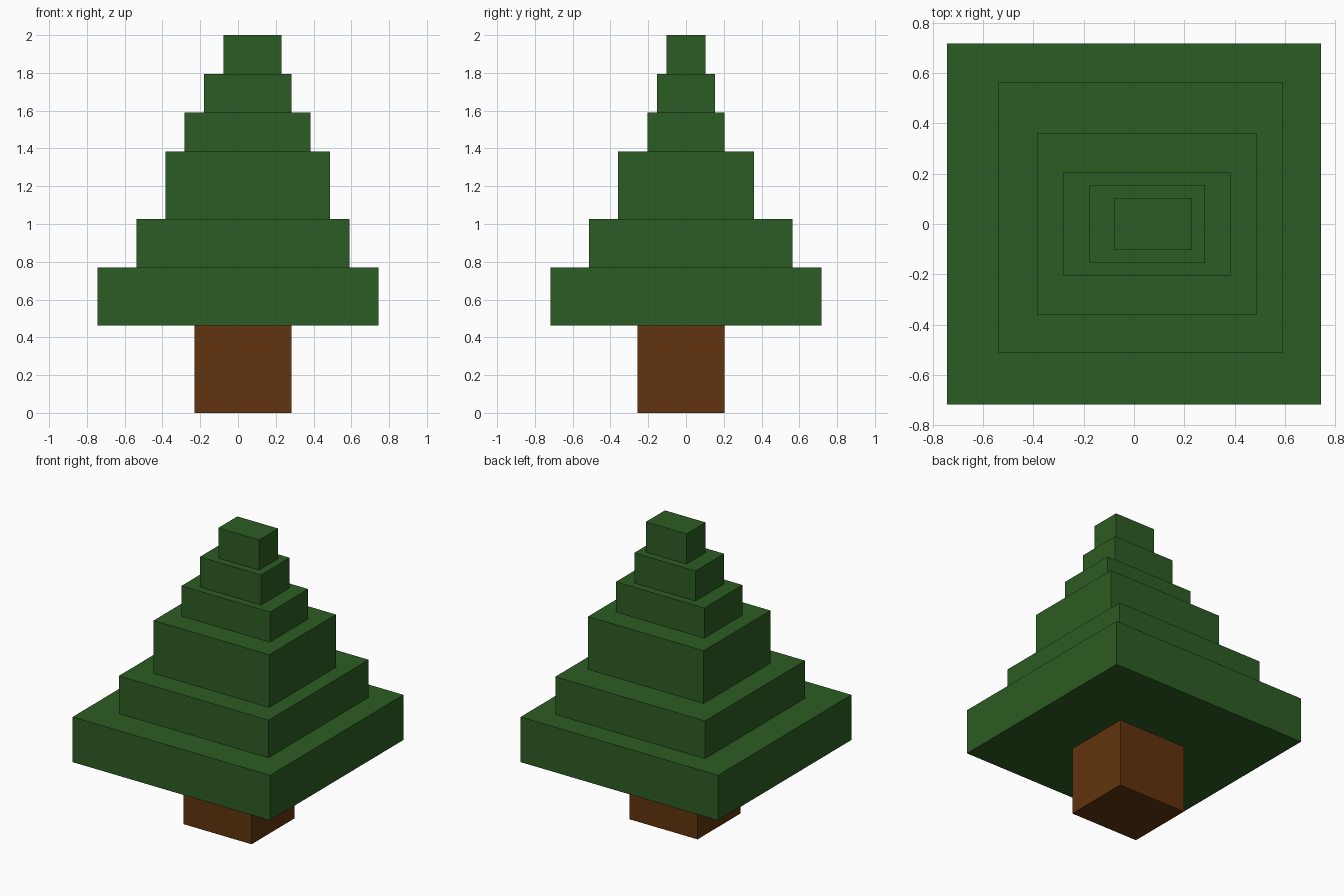
import bpy
import bmesh

if "Cube" in bpy.data.objects:
    bpy.data.objects.remove(bpy.data.objects["Cube"])

U = 2 / 39  # one block of the model's grid; the tree is 39 blocks tall


def material(name, color):
    mat = bpy.data.materials.new(name)
    mat.diffuse_color = (*color, 1)
    mat.use_nodes = True
    mat.node_tree.nodes["Principled BSDF"].inputs["Base Color"].default_value = mat.diffuse_color
    return mat


def box(name, x, y, z, mat):
    """Flat-faced box spanning the given (low, high) ranges in grid blocks."""
    bm = bmesh.new()
    bmesh.ops.create_cube(bm, size=1)
    for v in bm.verts:
        v.co = [(r[0] if c < 0 else r[1]) * U for c, r in zip(v.co, (x, y, z))]
    mesh = bpy.data.meshes.new(name)
    bm.to_mesh(mesh)
    bm.free()
    mesh.materials.append(mat)
    obj = bpy.data.objects.new(name, mesh)
    bpy.context.collection.objects.link(obj)
    return obj


green = material("leaf_green", (0.0252, 0.107, 0.0168))
brown = material("bark_brown", (0.120, 0.0343, 0.0044))

# Trunk
box("trunk", (-4.5, 5.5), (-5, 4), (0, 9), brown)

# Foliage tiers, bottom to top: x range, y range, height
tiers = [
    ((-14.5, 14.5), (-14, 14), 6),
    ((-10.5, 11.5), (-10, 11), 5),
    ((-7.5, 9.5), (-7, 7), 7),
    ((-5.5, 7.5), (-4, 4), 4),
    ((-3.5, 5.5), (-3, 3), 4),
    ((-1.5, 4.5), (-2, 2), 4),
]
z = 9
for i, (x, y, height) in enumerate(tiers, 1):
    box(f"foliage_tier_{i}", x, y, (z, z + height), green)
    z += height
